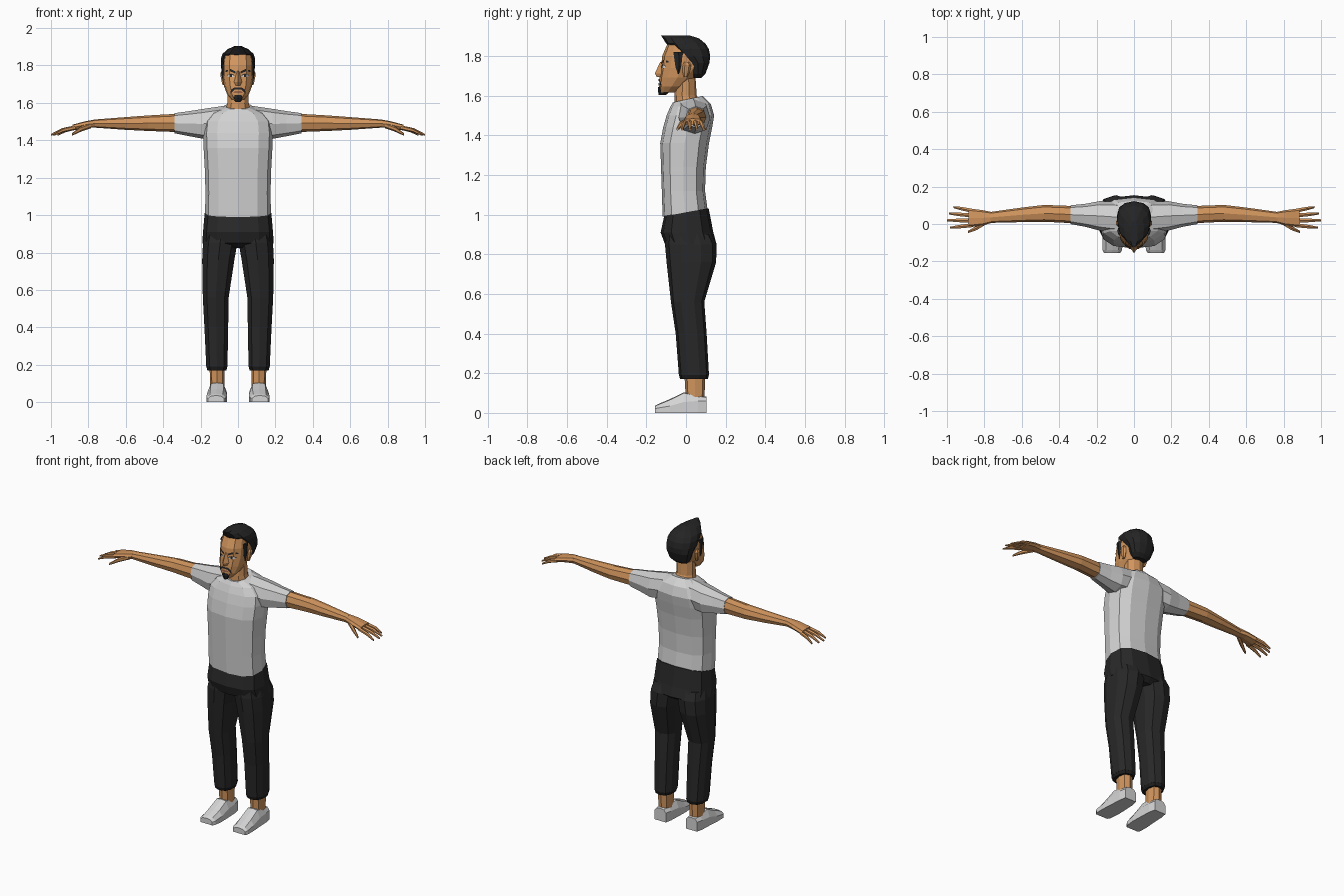
import bpy, bmesh, math
from mathutils import Vector
from mathutils.bvhtree import BVHTree


def material(name, r, g, b):
    m = bpy.data.materials.new(name)
    m.diffuse_color = (r, g, b, 1)
    return m


SKIN = material("skin", 0.64, 0.30, 0.11)
SHIRT = material("light_grey_cloth", 0.64, 0.64, 0.64)
PANTS = material("charcoal_cloth", 0.021, 0.021, 0.021)
CUFF = material("black_cuff", 0.012, 0.012, 0.012)
HAIR = material("black_hair", 0.018, 0.018, 0.019)
SHOE = material("pale_grey_shoe", 0.66, 0.66, 0.67)
EYE = material("eye_white", 0.7, 0.66, 0.6)
LIP = material("lip_brown", 0.33, 0.12, 0.06)


def make(name, bm, mat, mirror):
    bmesh.ops.recalc_face_normals(bm, faces=bm.faces)
    me = bpy.data.meshes.new(name)
    bm.to_mesh(me)
    bm.free()
    me.materials.append(mat)
    ob = bpy.data.objects.new(name, me)
    bpy.context.collection.objects.link(ob)
    if mirror:
        mod = ob.modifiers.new("mirror", 'MIRROR')
        mod.use_mirror_merge = False
    return ob


def skin_rings(name, rings, mat, mirror=False):
    """Bridge closed rings of points and cap both ends."""
    bm = bmesh.new()
    rows = [[bm.verts.new(p) for p in r] for r in rings]
    n = len(rows[0])
    for a, b in zip(rows, rows[1:]):
        for i in range(n):
            j = (i + 1) % n
            bm.faces.new((a[i], a[j], b[j], b[i]))
    bm.faces.new(rows[0])
    bm.faces.new(rows[-1])
    return make(name, bm, mat, mirror)


def loft(name, secs, mat, axis='z', n=12, p=1.0, mirror=False):
    """Sections: (t, u_low, u_high, v_low, v_high[, tilt]) along an axis."""
    rings = []
    for t, u0, u1, v0, v1, *tilt in secs:
        ring = []
        for i in range(n):
            a = 2 * math.pi * i / n
            s, c = [math.copysign(abs(k) ** p, k) if abs(k) > 1e-6 else 0
                    for k in (math.sin(a), -math.cos(a))]
            u = (u0 + u1) / 2 + s * (u1 - u0) / 2
            v = (v0 + v1) / 2 + c * (v1 - v0) / 2
            w = t + (tilt[0] * c if tilt else 0)
            ring.append((u, v, w) if axis == 'z' else (w, u, v))
        rings.append(ring)
    return skin_rings(name, rings, mat, mirror)


# Shirt body and sleeves
loft("shirt_body", [
    (1.01, -.176, .176, -.118, .108, .02), (1.12, -.174, .174, -.122, .096),
    (1.24, -.177, .177, -.126, .1), (1.36, -.184, .184, -.13, .116),
    (1.44, -.187, .187, -.115, .132), (1.50, -.18, .18, -.098, .142),
    (1.55, -.14, .14, -.08, .125, .008), (1.582, -.07, .07, -.066, .085, .016),
], SHIRT, p=.75)
loft("sleeve", [
    (.07, -.05, .12, 1.42, 1.585), (.185, -.035, .122, 1.408, 1.568),
    (.26, -.015, .108, 1.422, 1.556), (.34, .0, .1, 1.438, 1.545),
], SHIRT, axis='x', n=8, p=.8, mirror=True)

# Arms, palms, fingers and thumbs
loft("arm", [
    (.32, .004, .096, 1.444, 1.542), (.48, .012, .102, 1.45, 1.533),
    (.60, .01, .088, 1.456, 1.524), (.77, .006, .064, 1.468, 1.511),
], SKIN, axis='x', n=8, p=.8, mirror=True)
loft("palm", [
    (.765, .005, .065, 1.468, 1.511), (.81, -.008, .074, 1.466, 1.503),
    (.885, -.018, .084, 1.452, 1.484),
], SKIN, axis='x', n=8, p=.7, mirror=True)
for i, (tip, y0, y1) in enumerate([(.965, .072, .09), (.99, .046, .056),
                                   (1.0, .018, .02), (.985, -.007, -.02)]):
    mid = .87 + (tip - .87) * .55
    ym = y0 + (y1 - y0) * .55
    loft(f"finger_{i + 1}", [
        (.87, y0 - .012, y0 + .012, 1.456, 1.48),
        (mid, ym - .011, ym + .011, 1.443, 1.465),
        (tip, y1 - .006, y1 + .006, 1.424, 1.434),
    ], SKIN, axis='x', n=6, mirror=True)
loft("thumb", [
    (.785, .0, .03, 1.465, 1.495), (.84, -.034, -.006, 1.446, 1.474),
    (.888, -.05, -.036, 1.424, 1.438),
], SKIN, axis='x', n=6, mirror=True)

# Trousers
loft("trouser_hips", [
    (.825, -.14, .14, -.06, .12), (.85, -.191, .191, -.106, .154),
    (.91, -.187, .187, -.128, .138), (1.012, -.178, .178, -.11, .114, .02),
], PANTS, p=.75)
loft("trouser_leg", [
    (.9, .0, .18, -.1, .13), (.85, .0, .191, -.106, .154),
    (.76, .016, .195, -.098, .152), (.56, .047, .191, -.076, .092),
    (.4, .05, .182, -.052, .104), (.19, .054, .172, -.036, .116),
], PANTS, n=10, p=.8, mirror=True)
loft("trouser_cuff", [(.192, .054, .172, -.036, .116), (.17, .06, .166, -.03, .11)],
     CUFF, n=10, p=.8, mirror=True)

# Ankles and shoes
loft("ankle", [(.06, .073, .148, .0, .092), (.19, .072, .152, -.008, .098)],
     SKIN, n=8, p=.8, mirror=True)
shoe = []
for y, x0, x1, side, top in [(.104, .072, .152, .06, .082), (.06, .063, .16, .06, .088),
                             (-.01, .06, .163, .055, .104), (-.08, .058, .168, .035, .07),
                             (-.14, .064, .168, .025, .045), (-.156, .075, .16, .02, .036)]:
    m, w = (x0 + x1) / 2, (x1 - x0) * .32
    shoe.append([(x0, y, 0), (x1, y, 0), (x1, y, side), (m + w, y, top - .004),
                 (m, y, top), (m - w, y, top - .004), (x0, y, side)])
skin_rings("shoe", shoe, SHOE, mirror=True)

# Neck, head, nose and ears
loft("neck", [(1.54, -.074, .074, -.06, .085), (1.60, -.06, .06, -.058, .054),
              (1.72, -.058, .058, -.05, .046)], SKIN, n=10)
head = loft("head", [
    (1.615, -.032, .032, -.13, -.06), (1.645, -.058, .058, -.136, -.01),
    (1.69, -.075, .075, -.133, .045), (1.74, -.083, .083, -.126, .085),
    (1.80, -.084, .084, -.12, .1), (1.86, -.075, .075, -.094, .085),
    (1.885, -.04, .04, -.06, .05)], SKIN, p=.85)
loft("nose", [(1.77, -.009, .009, -.13, -.1), (1.712, -.022, .022, -.157, -.09),
              (1.694, -.02, .02, -.148, -.09)], SKIN, n=4)
loft("ear", [(1.695, .07, .084, -.012, .008), (1.72, .07, .09, -.018, .02),
             (1.755, .07, .097, -.016, .026), (1.77, .07, .09, -.01, .016)],
     SKIN, n=6, mirror=True)

# Hair with a swept-up front, sideburns and chin beard
loft("hair", [
    (1.688, -.045, .045, .03, .075), (1.71, -.068, .068, .022, .098),
    (1.765, -.087, .087, .004, .118), (1.80, -.092, .092, -.045, .122),
    (1.835, -.092, .092, -.072, .115), (1.862, -.083, .083, -.1, .098),
    (1.888, -.054, .054, -.116, .066), (1.903, -.02, .02, -.126, .02),
], HAIR, p=.9)
loft("sideburn", [(1.708, .066, .08, -.048, -.03), (1.75, .07, .088, -.054, -.016),
                  (1.82, .07, .09, -.064, -.01)], HAIR, n=4, p=.6, mirror=True)
loft("chin_beard", [(1.604, -.012, .012, -.138, -.1), (1.628, -.033, .033, -.142, -.07),
                    (1.643, -.02, .02, -.14, -.1)], HAIR, n=8)

# Painted face details: thin strips projected onto the head
tree = BVHTree.FromPolygons([v.co for v in head.data.vertices],
                            [p.vertices[:] for p in head.data.polygons])


def decal(name, cols, mat, lift=.003):
    """Columns: (x, z_top, z_bottom)."""
    bm = bmesh.new()

    def put(x, z):
        hit = tree.ray_cast(Vector((x, -1, z)), Vector((0, 1, 0)))[0]
        return bm.verts.new((x, hit.y - lift, z))
    rows = [(put(x, a), put(x, b)) for x, a, b in cols]
    for (a, b), (c, d) in zip(rows, rows[1:]):
        bm.faces.new((a, b, d, c))
    make(name, bm, mat, True)


decal("eyebrow", [(.014, 1.768, 1.757), (.04, 1.781, 1.768), (.066, 1.774, 1.766)], HAIR)
decal("eye", [(.02, 1.745, 1.741), (.03, 1.752, 1.738), (.048, 1.752, 1.738),
              (.058, 1.745, 1.742)], EYE)
decal("upper_lash", [(.018, 1.749, 1.745), (.038, 1.757, 1.751), (.06, 1.749, 1.745)], HAIR, .005)
decal("pupil", [(.031, 1.753, 1.738), (.045, 1.753, 1.738)], HAIR, .005)
decal("moustache", [(0, 1.683, 1.673), (.02, 1.682, 1.67), (.035, 1.672, 1.655),
                    (.041, 1.658, 1.642)], HAIR, .004)
decal("mouth", [(0, 1.664, 1.651), (.014, 1.663, 1.653), (.026, 1.658, 1.655)], LIP)
